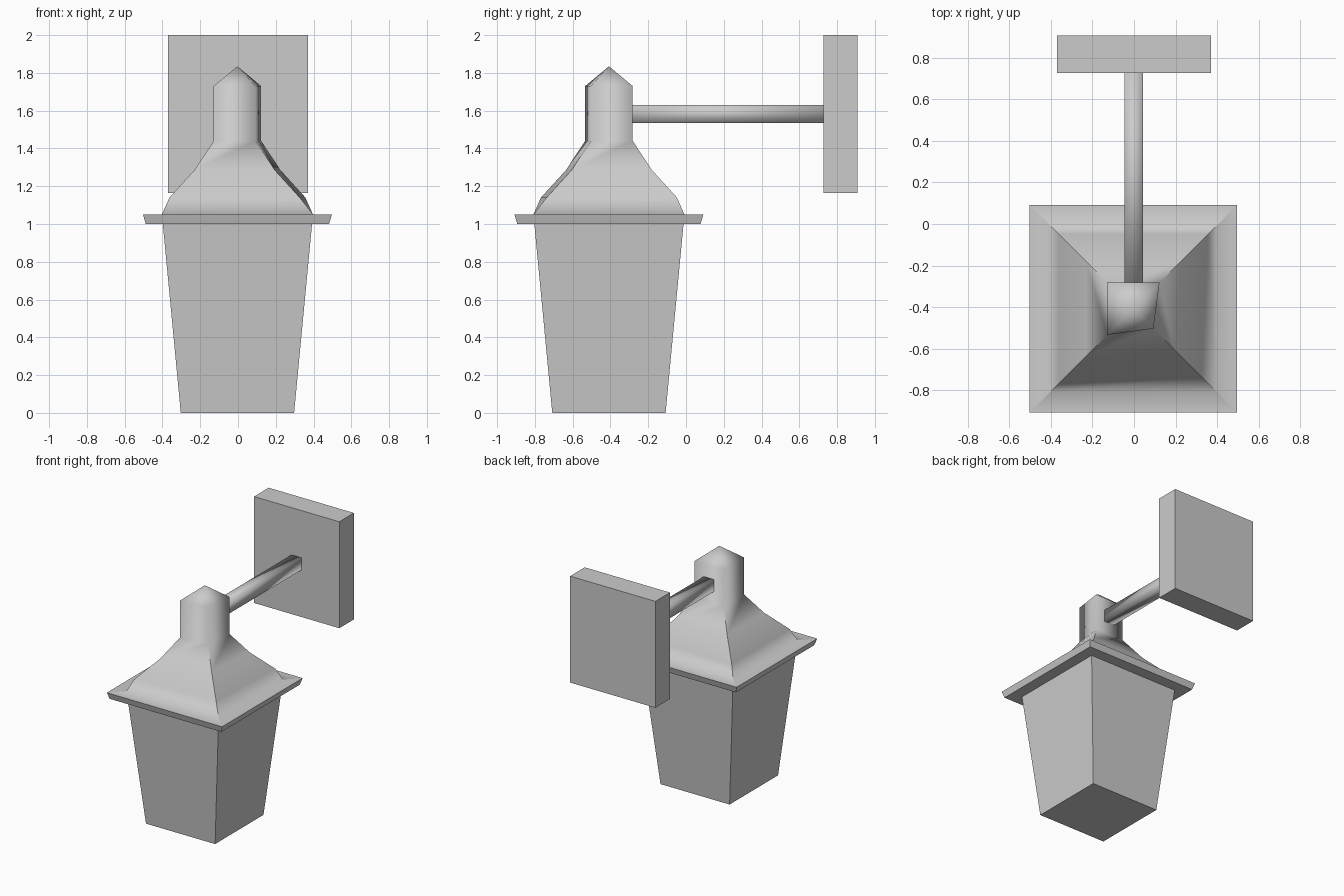
import bpy

cube = bpy.data.objects.get("Cube")
if cube:
    bpy.data.objects.remove(cube, do_unlink=True)

# One plain grey for the whole lamp
GREY = (0.6, 0.6, 0.6, 1.0)
grey = bpy.data.materials.new("plain grey")
grey.diffuse_color = GREY
grey.use_nodes = True
shader = next(n for n in grey.node_tree.nodes if n.type == "BSDF_PRINCIPLED")
shader.inputs["Base Color"].default_value = GREY
shader.inputs["Roughness"].default_value = 0.8

LAMP_X, LAMP_Y = -0.003, -0.408
CORNERS = ((-1, -1), (1, -1), (1, 1), (-1, 1))


def loft(name, rings, centre, apex=None, smooth=False):
    """Stack square rings (height, half x, half y, front right corner pull)."""
    cx, cy = centre
    verts, faces = [], [(3, 2, 1, 0)]
    for z, hx, hy, pull in rings:
        for sx, sy in CORNERS:
            p = pull if (sx, sy) == (1, -1) else 0
            verts.append((cx + sx * (hx - p), cy + sy * (hy - p), z))
    for r in range(len(rings) - 1):
        for i in range(4):
            a, b = r * 4 + i, r * 4 + (i + 1) % 4
            faces.append((a, b, b + 4, a + 4))
    top = len(verts) - 4
    if apex:
        verts.append((cx, cy, apex))
        faces += [(top + i, top + (i + 1) % 4, top + 4) for i in range(4)]
    else:
        faces.append(tuple(range(top, top + 4)))
    mesh = bpy.data.meshes.new(name)
    mesh.from_pydata(verts, [], faces)
    mesh.materials.append(grey)
    for poly in mesh.polygons:
        poly.use_smooth = smooth
    obj = bpy.data.objects.new(name, mesh)
    bpy.context.scene.collection.objects.link(obj)
    return obj


def box(name, x, y, z, smooth=False):
    hx, hy = (x[1] - x[0]) / 2, (y[1] - y[0]) / 2
    centre = (sum(x) / 2, sum(y) / 2)
    return loft(name, [(h, hx, hy, 0) for h in z], centre, smooth=smooth)


# Tapered lantern body
loft("lantern_body", [(0, 0.30, 0.30, 0), (1.0, 0.395, 0.395, 0)], (LAMP_X, LAMP_Y))

# Roof with brim, flared slope, neck and pointed cap
profile = [(1.0, 0.485, 0), (1.05, 0.5, 0), (1.05, 0.4, 0), (1.14, 0.36, 0.03),
           (1.285, 0.228, 0.03), (1.44, 0.126, 0.03), (1.73, 0.126, 0.03)]
roof = loft("lantern_roof", [(z, h, h, p) for z, h, p in profile],
            (LAMP_X, LAMP_Y), apex=1.835, smooth=True)

# Crisp brim rims and roof hips, soft neck and cap
for edge in roof.data.edges:
    low, high = sorted(v // 4 for v in edge.vertices)
    edge.use_edge_sharp = high < 2 if low == high else high <= 5

# Smooth square arm and wall plate
box("support_arm", (-0.045, 0.043), (-0.31, 0.74), (1.535, 1.63), smooth=True)
box("wall_plate", (-0.37, 0.37), (0.727, 0.908), (1.165, 2.0))
